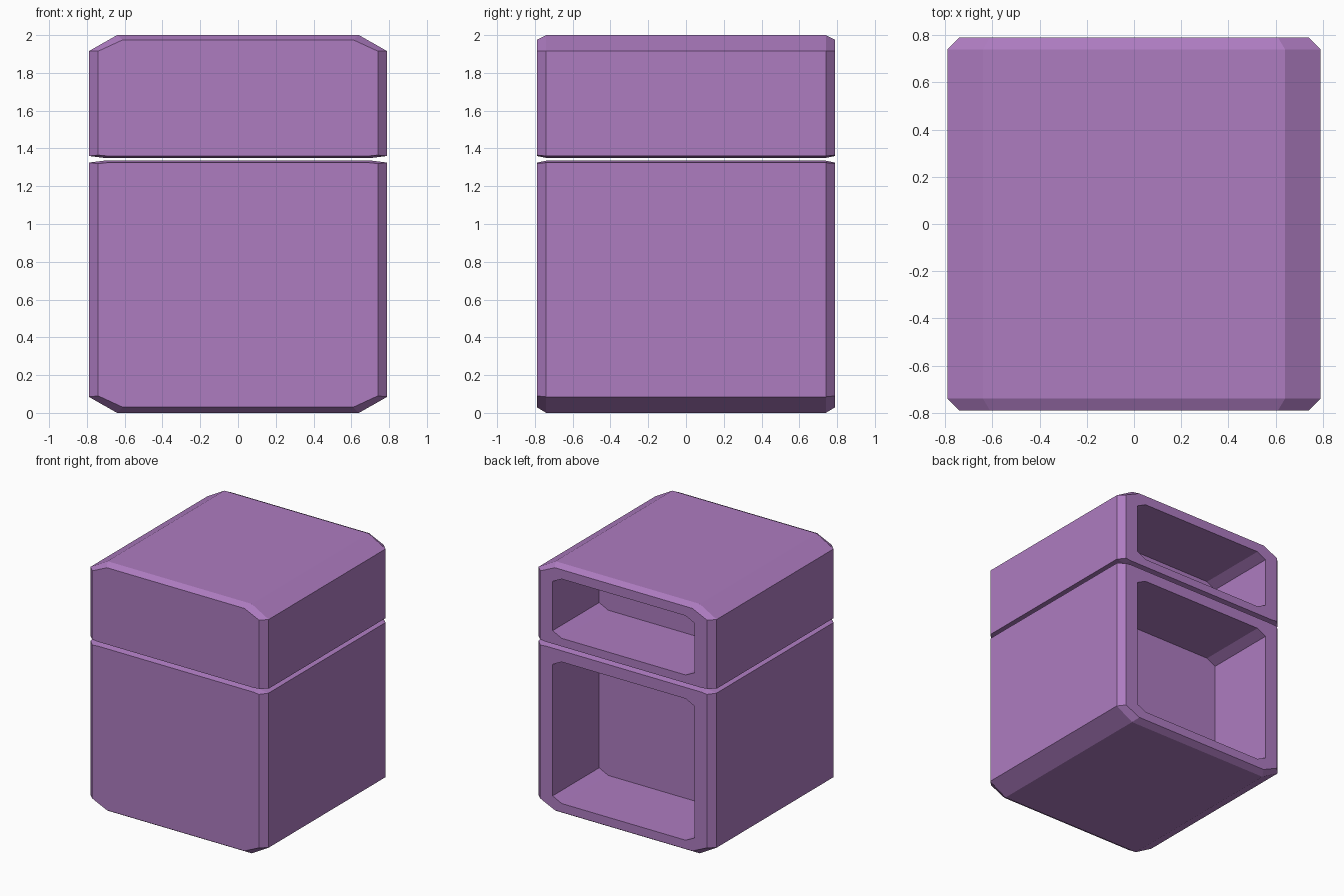
import bpy
import bmesh

if "Cube" in bpy.data.objects:
    bpy.data.objects.remove(bpy.data.objects["Cube"])

purple = bpy.data.materials.new("purple")
purple.diffuse_color = (0.42, 0.2, 0.53, 1)
purple.use_nodes = True
purple.node_tree.nodes["Principled BSDF"].inputs["Base Color"].default_value = purple.diffuse_color


def octagon(y, half, z0, z1, bottom, top):
    """Chamfered rectangle in the xz plane; bottom/top are (dx, dz) corner cuts."""
    right = [(half - bottom[0], z0), (half, z0 + bottom[1]),
             (half, z1 - top[1]), (half - top[0], z1)]
    left = [(-x, z) for x, z in reversed(right)]
    return [(x, y, z) for x, z in right + left]


def hollow_box(name, outer, face, cavity):
    """Loft front face, body, back face and recess into one closed shell."""
    rings = [octagon(-0.79, *face), octagon(-0.74, *outer),
             octagon(0.74, *outer), octagon(0.79, *face),
             octagon(0.79, *cavity), octagon(0.20, *cavity)]
    bm = bmesh.new()
    loops = [[bm.verts.new(p) for p in ring] for ring in rings]
    for a, b in zip(loops, loops[1:]):
        for i in range(8):
            j = (i + 1) % 8
            bm.faces.new((a[i], a[j], b[j], b[i]))
    bm.faces.new(loops[0])
    bm.faces.new(loops[-1])
    bmesh.ops.recalc_face_normals(bm, faces=bm.faces)
    mesh = bpy.data.meshes.new(name)
    bm.to_mesh(mesh)
    bm.free()
    mesh.materials.append(purple)
    ob = bpy.data.objects.new(name, mesh)
    bpy.context.collection.objects.link(ob)
    return ob


big, small, hole = (0.15, 0.085), (0.08, 0.01), (0.08, 0.04)
face_big, face_small = (0.13, 0.06), (0.05, 0.005)

# Lower cabinet with tall recess in the back
hollow_box("lower_cabinet",
           (0.79, 0.0, 1.335, big, small),
           (0.74, 0.03, 1.325, face_big, face_small),
           (0.63, 0.10, 1.235, hole, hole))

# Upper cabinet with short recess in the back
hollow_box("upper_cabinet",
           (0.79, 1.35, 2.0, small, big),
           (0.74, 1.36, 1.975, face_small, face_big),
           (0.63, 1.425, 1.90, hole, hole))
